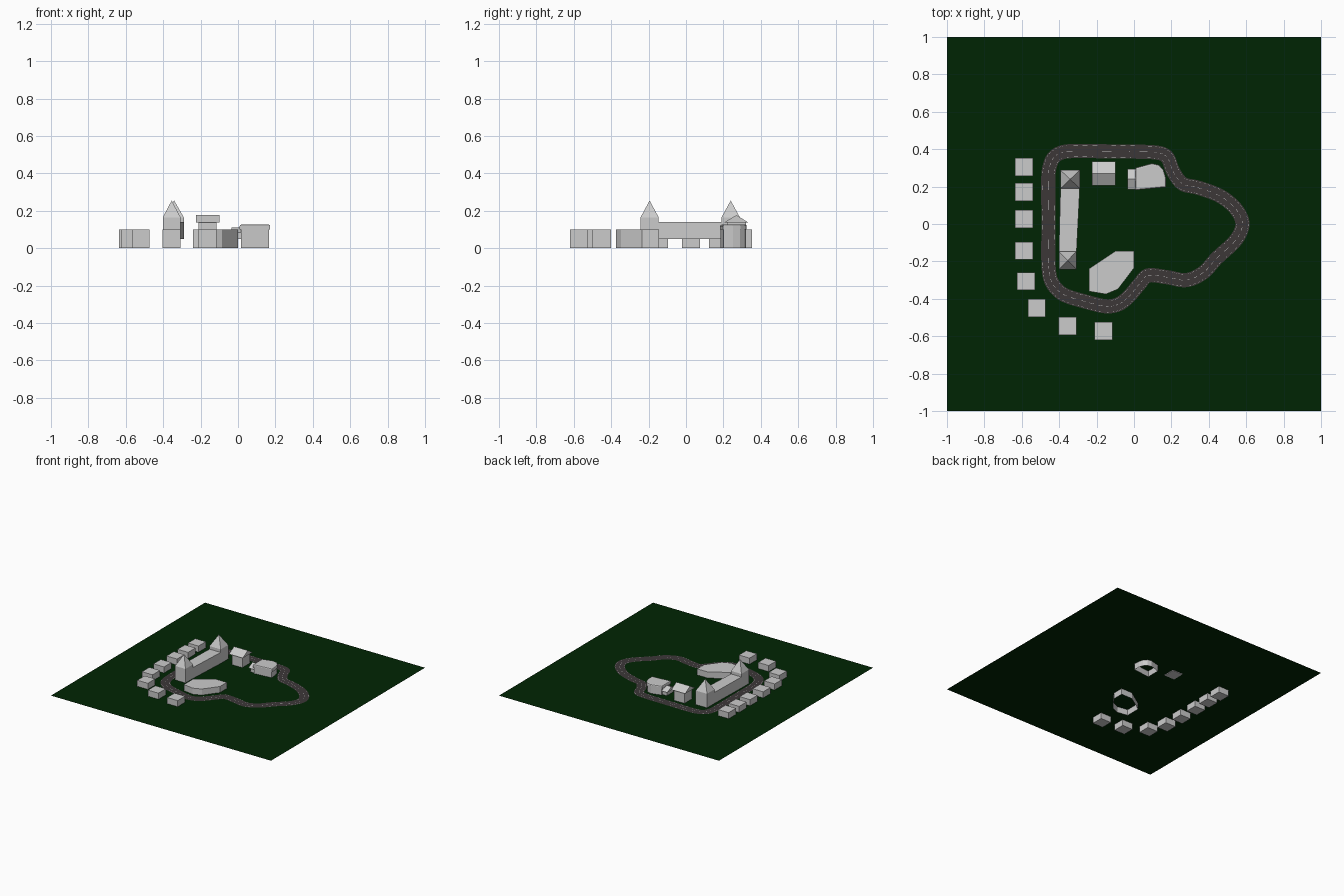
import bpy, bmesh, math
from mathutils import Vector

if "Cube" in bpy.data.objects:
    bpy.data.objects.remove(bpy.data.objects["Cube"])


def material(name, rgb):
    m = bpy.data.materials.new(name)
    m.diffuse_color = (*rgb, 1)
    m.use_nodes = True
    m.node_tree.nodes["Principled BSDF"].inputs["Base Color"].default_value = m.diffuse_color
    return m


GRASS = material("grass", (0.0, 0.018, 0.001))
ASPHALT = material("asphalt", (0.045, 0.038, 0.039))
PAINT = material("road_paint", (0.6, 0.6, 0.6))
GROUND = .05    # grass level; house foundations reach below it


def finish(name, bm, mat=None, fix=True):
    if fix:
        bmesh.ops.recalc_face_normals(bm, faces=bm.faces)
    me = bpy.data.meshes.new(name)
    bm.to_mesh(me)
    bm.free()
    ob = bpy.data.objects.new(name, me)
    bpy.context.collection.objects.link(ob)
    if mat:
        me.materials.append(mat)
    return ob


def prism(name, pts, z0, z1, bottom=False, chamfer=0):
    """Straight walls over a counter-clockwise outline, open below unless asked."""
    bm = bmesh.new()
    lo = [bm.verts.new((x, y, z0)) for x, y in pts]
    hi = [bm.verts.new((x, y, z1)) for x, y in pts]
    n = len(pts)
    for i in range(n):
        j = (i + 1) % n
        bm.faces.new((lo[i], lo[j], hi[j], hi[i]))
    top = bm.faces.new(hi)
    if bottom:
        bm.faces.new(lo[::-1])
    if chamfer:
        bmesh.ops.bevel(bm, geom=list(top.edges), offset=chamfer, segments=2,
                        profile=0.5, affect='EDGES')
    return finish(name, bm, fix=False)


def rect(x0, x1, y0, y1):
    return [(x0, y0), (x1, y0), (x1, y1), (x0, y1)]


def pyramid(name, base, z0, z1):
    bm = bmesh.new()
    b = [bm.verts.new((x, y, z0)) for x, y in base]
    tip = bm.verts.new((sum(p[0] for p in base) / 4, sum(p[1] for p in base) / 4, z1))
    for i in range(4):
        bm.faces.new((b[i], b[(i + 1) % 4], tip))
    return finish(name, bm)


def gable(name, x0, x1, y0, y1, z0, z1):
    bm = bmesh.new()
    a, b = [[bm.verts.new((x, y, z)) for y, z in ((y0, z0), (y1, z0), ((y0 + y1) / 2, z1))]
            for x in (x0, x1)]
    bm.faces.new(a)
    bm.faces.new(b)
    for i in range(3):
        j = (i + 1) % 3
        bm.faces.new((a[i], a[j], b[j], b[i]))
    return finish(name, bm)


# Ground sheet
bm = bmesh.new()
bm.faces.new([bm.verts.new((x, y, GROUND)) for x, y in rect(-1, 1, -1, 1)])
finish("ground", bm, GRASS, fix=False)

# Houses along the road
houses = [(-.587, .305), (-.587, .170), (-.587, .026), (-.587, -.143),
          (-.577, -.306), (-.520, -.449), (-.355, -.546), (-.163, -.571)]
for i, (x, y) in enumerate(houses):
    prism(f"house_{i + 1}", rect(x - .048, x + .048, y - .048, y + .048), 0, .1, True)

# Pavilion, cottage and hall with annex
pavilion = [(-.24, -.36), (-.15, -.375), (-.085, -.348), (0, -.235),
            (0, -.145), (-.10, -.145), (-.24, -.238)]
prism("pavilion", pavilion, 0, .1)
prism("cottage_walls", rect(-.21, -.115, .22, .32), .045, .14, True)
gable("cottage_roof", -.225, -.10, .205, .333, .138, .177)
hall = [(.015, .185), (.165, .20), (.163, .25), (.152, .288), (.13, .312),
        (.095, .32), (.015, .298)]
prism("hall_walls", hall, 0, .11)
cx, cy = .085, .25
prism("hall_roof", [(cx + (x - cx) * 1.09, cy + (y - cy) * 1.06) for x, y in hall],
      .1, .126, True, .008)
prism("annex_walls", rect(-.025, .015, .195, .285), GROUND, .085)
gable("annex_roof", -.036, .015, .185, .295, .083, .11)

# Castle: long wall between two towers
front_tower = rect(-.402, -.307, -.243, -.146)
back_tower = rect(-.393, -.29, .19, .288)
prism("castle_wall", [(-.402, -.146), (-.307, -.146), (-.29, .19), (-.393, .19)],
      GROUND, .14)
for side, base in (("front", front_tower), ("back", back_tower)):
    prism(f"{side}_tower", base, GROUND, .165)
    pyramid(f"{side}_tower_roof", base, .165, .255)

# Road centre line, smoothed through control points
ctrl = [Vector(p) for p in [
    (-.457, -.22), (-.457, .02), (-.457, .27), (-.43, .355), (-.36, .388), (-.12, .388),
    (.11, .383), (.175, .36), (.21, .28), (.26, .215), (.34, .195), (.46, .15), (.545, .08),
    (.58, 0), (.545, -.085), (.44, -.185), (.37, -.26), (.28, -.30), (.18, -.285),
    (.075, -.275), (.03, -.32), (-.03, -.39), (-.085, -.43), (-.15, -.44), (-.26, -.415),
    (-.38, -.375), (-.44, -.31)]]
path, n = [], len(ctrl)
for i in range(n):
    a, b, c, d = (ctrl[(i + k) % n] for k in (-1, 0, 1, 2))
    s = min((c - b).length / max((c - a).length, 1e-6), .5)
    e = min((c - b).length / max((d - b).length, 1e-6), .5)
    for k in range(10):
        t = k / 10
        path.append((2*t**3 - 3*t*t + 1) * b + (t**3 - 2*t*t + t) * s * (c - a)
                    + (3*t*t - 2*t**3) * c + (t**3 - t*t) * e * (d - b))


def ribbon(name, lo, hi, z, mat, keep=lambda i: True):
    bm = bmesh.new()
    N = len(path)
    rows = []
    for i in range(N):
        t = (path[(i + 1) % N] - path[i - 1]).normalized()
        left = Vector((-t.y, t.x))
        rows.append([bm.verts.new((*(path[i] + left * o), z)) for o in (lo, hi)])
    for i in range(N):
        if keep(i):
            (a, b), (c, d) = rows[i], rows[(i + 1) % N]
            f = bm.faces.new((a, b, d, c))
            f.normal_update()
            if f.normal.z < 0:
                f.normal_flip()
    bmesh.ops.delete(bm, geom=[v for v in bm.verts if not v.link_faces], context='VERTS')
    finish(name, bm, mat, fix=False)


ribbon("road", -.038, .038, GROUND + .002, ASPHALT)
ribbon("centre_dashes", -.001, .001, GROUND + .003, PAINT, lambda i: i % 4 < 2)
for side, o in (("inner", -.031), ("outer", .031)):
    ribbon(f"{side}_edge_dashes", o - .0007, o + .0007, GROUND + .003, PAINT,
           lambda i: i % 2 == 0)
